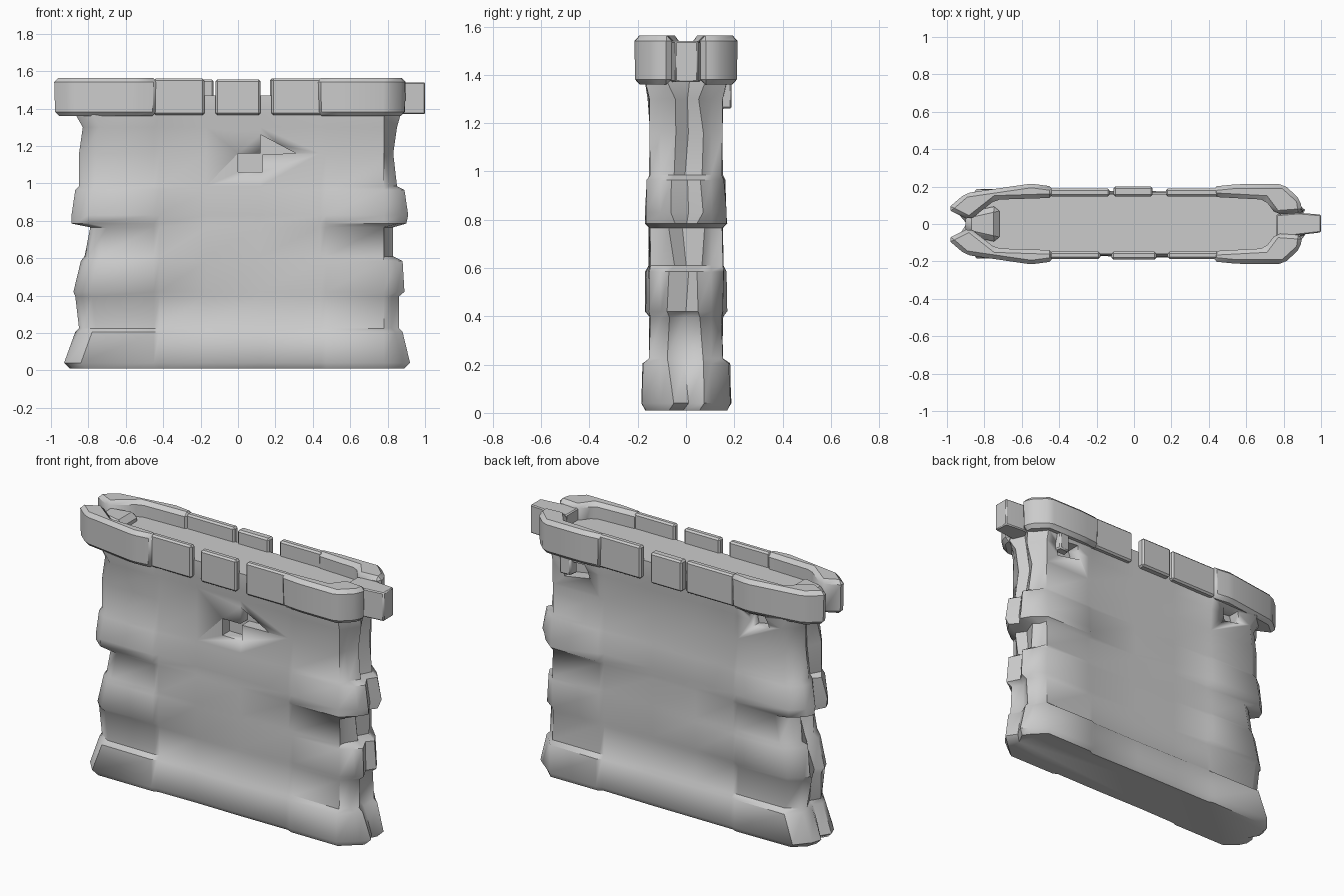
import bpy, bmesh, random

if "Cube" in bpy.data.objects:
    bpy.data.objects.remove(bpy.data.objects["Cube"])
random.seed(4)


def finish(name, bm, angle=0.6):
    bmesh.ops.recalc_face_normals(bm, faces=bm.faces)
    me = bpy.data.meshes.new(name)
    bm.to_mesh(me)
    bm.free()
    ob = bpy.data.objects.new(name, me)
    bpy.context.collection.objects.link(ob)
    bpy.ops.object.select_all(action='DESELECT')
    ob.select_set(True)
    bpy.context.view_layer.objects.active = ob
    bpy.ops.object.shade_smooth_by_angle(angle=angle)
    return ob


def prism(name, pts, lo, hi, axis='z', bevel=0.0, flare=0.0):
    """Extrude an outline along z (or y), with optional chamfer and narrower foot."""
    bm = bmesh.new()
    n = len(pts)
    cx, cy = sum(p[0] for p in pts) / n, sum(p[1] for p in pts) / n
    rings = []
    for level, s in ((lo, 1 - flare), (hi, 1.0)):
        ring = []
        for a, b in pts:
            a, b = cx + (a - cx) * s, cy + (b - cy) * s
            ring.append(bm.verts.new((a, b, level) if axis == 'z' else (a, level, b)))
        rings.append(ring)
    bm.faces.new(rings[0])
    bm.faces.new(rings[1])
    for i in range(n):
        j = (i + 1) % n
        bm.faces.new((rings[0][i], rings[0][j], rings[1][j], rings[1][i]))
    bmesh.ops.recalc_face_normals(bm, faces=bm.faces)
    if bevel:
        bmesh.ops.bevel(bm, geom=bm.edges[:], offset=bevel, segments=1,
                        affect='EDGES', clamp_overlap=True)
    return finish(name, bm)


# Wall body: stone courses as stacked rings
# z, left end, right end, middle depth, left column depth, right column depth
levels = [
    (0.01, -0.90, 0.89, 0.155, 0.165, 0.17), (0.04, -0.93, 0.92, 0.175, 0.185, 0.185),
    (0.205, -0.87, 0.88, 0.170, 0.180, 0.18), (0.225, -0.85, 0.86, 0.150, 0.152, 0.15),
    (0.395, -0.87, 0.86, 0.150, 0.150, 0.15), (0.42, -0.88, 0.89, 0.152, 0.168, 0.155),
    (0.585, -0.84, 0.88, 0.150, 0.165, 0.155), (0.61, -0.82, 0.83, 0.150, 0.152, 0.15),
    (0.765, -0.79, 0.83, 0.152, 0.150, 0.15), (0.785, -0.89, 0.90, 0.152, 0.168, 0.168),
    (0.83, -0.89, 0.91, 0.152, 0.168, 0.168), (0.965, -0.87, 0.89, 0.150, 0.160, 0.16),
    (0.985, -0.85, 0.85, 0.148, 0.150, 0.152), (1.16, -0.85, 0.83, 0.146, 0.148, 0.15),
    (1.30, -0.83, 0.85, 0.146, 0.155, 0.155), (1.37, -0.87, 0.87, 0.160, 0.172, 0.17),
    (1.47, -0.86, 0.85, 0.158, 0.160, 0.16)]
columns = [-0.45, -0.42, -0.17, 0.12, 0.44, 0.47]


def jit(a):
    return random.uniform(-a, a)


bm = bmesh.new()
rings = []
for z, l, r, mid, dl, dr in levels:
    def depth(x):
        return dl if x < -0.43 else dr if x > 0.45 else mid
    side = lambda s: [(x, s * (depth(x) + jit(0.004))) for x in [l + 0.09] + columns + [0.78]]
    right = [(r - 0.04, -0.105), (r, -0.06 + jit(0.02)), (r - 0.04, jit(0.015)),
             (r - 0.005, 0.06 + jit(0.02)), (r - 0.04, 0.105)]
    left = [(l + 0.02, 0.105), (l, 0.06 + jit(0.02)), (l + 0.035, jit(0.015)),
            (l, -0.06 + jit(0.02)), (l + 0.02, -0.105)]
    ring = side(-1) + right + side(1)[::-1] + left
    rings.append([bm.verts.new((x, y, z)) for x, y in ring])
n = len(rings[0])
for a, b in zip(rings, rings[1:]):
    for i in range(n):
        j = (i + 1) % n
        bm.faces.new((a[i], a[j], b[j], b[i]))
bm.faces.new(rings[0])
bm.faces.new(rings[-1])
wall = finish("wall_body", bm, 0.8)

# Missing stones: recesses in the front and back
recesses = [
    ("front_recess", [(0, 1.06), (0.13, 1.06), (0.13, 1.155), (0.31, 1.16),
                      (0.12, 1.26), (0.12, 1.16), (0, 1.16)], -0.3, -0.08),
    ("back_recess_right", [(0.53, 1.26), (0.70, 1.23), (0.71, 1.33), (0.56, 1.34)], 0.08, 0.3),
    ("back_recess_left", [(-0.66, 1.28), (-0.55, 1.26), (-0.53, 1.34), (-0.64, 1.35)], 0.09, 0.3)]
for name, pts, y0, y1 in recesses:
    cutter = prism(name + "_cutter", pts, y0, y1, 'y')
    cutter.hide_render = True
    cutter.hide_viewport = True
    mod = wall.modifiers.new(name, 'BOOLEAN')
    mod.object = cutter
    mod.solver = 'EXACT'

# Parapet corner stones, outlines seen from above
corner_left = [(-1.0, -0.08), (-0.90, -0.165), (-0.55, -0.216), (-0.43, -0.2),
               (-0.43, -0.14), (-0.74, -0.13), (-0.88, -0.02)]
corner_right = [(0.42, -0.2), (0.55, -0.213), (0.80, -0.213), (0.89, -0.13),
                (0.90, -0.06), (0.76, -0.05), (0.70, -0.13), (0.42, -0.145)]
for side, s in (("front", 1), ("back", -1)):
    for end, pts in (("left", corner_left), ("right", corner_right)):
        prism(f"parapet_{side}_{end}", [(x, y * s) for x, y in pts],
              1.36, 1.563, bevel=0.022, flare=0.02)

# Parapet middle stones: x start, x end, outer depth, top
front = [(-0.45, -0.18, 0.187, 1.56), (-0.12, 0.12, 0.19, 1.555), (0.18, 0.45, 0.187, 1.56)]
back = [(-0.45, -0.13, 0.19, 1.555), (-0.11, 0.10, 0.2, 1.55), (0.17, 0.45, 0.19, 1.56)]
for side, s, stones in (("front", -1, front), ("back", 1, back)):
    for i, (x0, x1, d, top) in enumerate(stones):
        prism(f"parapet_{side}_stone_{i + 1}",
              [(x0, s * 0.148), (x1, s * 0.148), (x1, s * d), (x0, s * d)],
              1.365, top, bevel=0.01)

# Stone sticking out of the right end, and filler at the left end
prism("right_end_stone", [(0.76, -0.08), (0.87, -0.06), (1.0, -0.045), (1.0, 0.05),
                          (0.88, 0.06), (0.76, 0.05)], 1.37, 1.54, bevel=0.006)
prism("left_end_filler", [(-0.90, -0.06), (-0.72, -0.1), (-0.72, 0.1), (-0.90, 0.06)],
      1.38, 1.52, bevel=0.03)

# Small broken stone below the back parapet
prism("back_broken_stone", [(0.63, 0.13), (0.72, 0.13), (0.71, 0.19), (0.64, 0.185)],
      1.26, 1.37, bevel=0.008)
